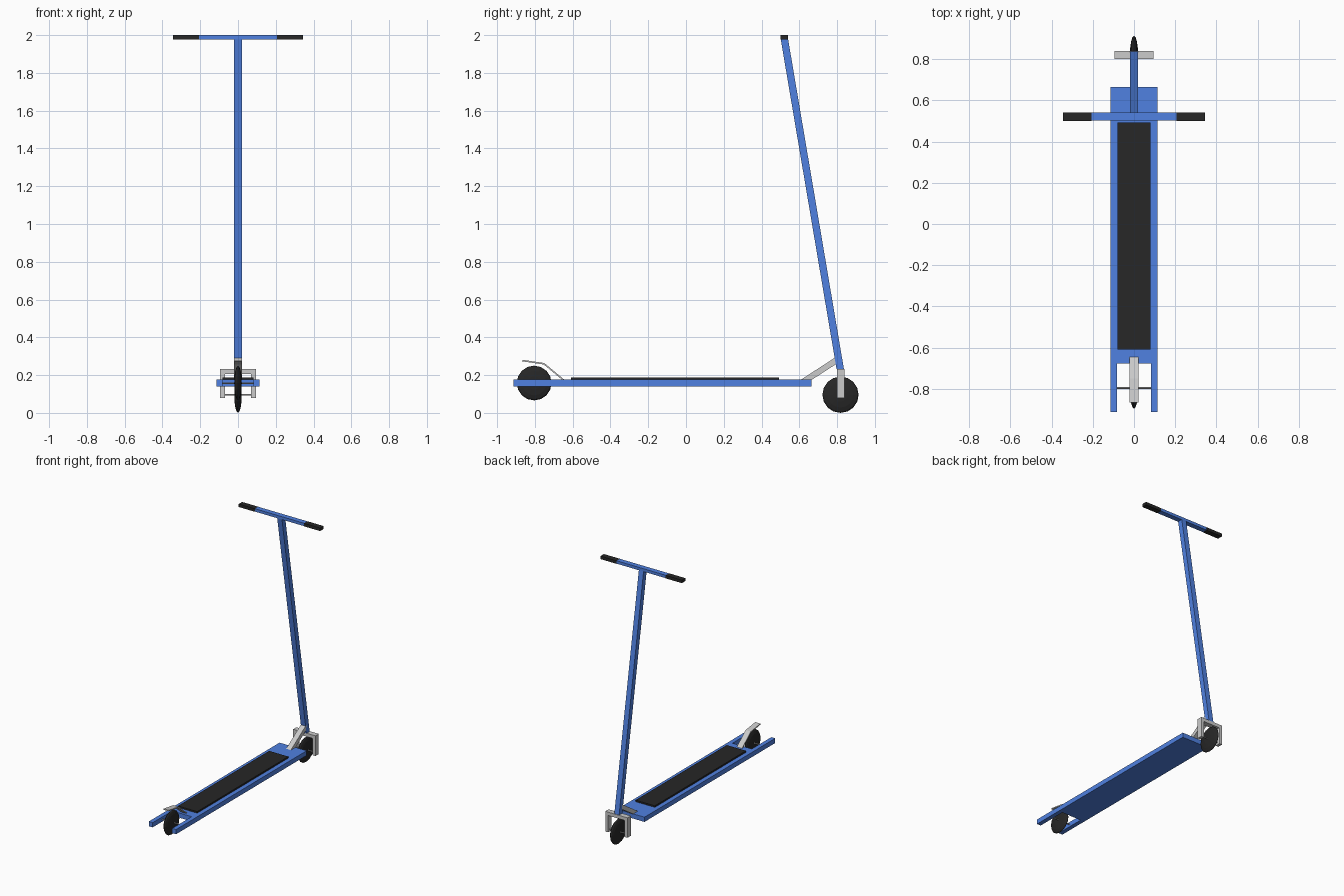
import bpy, bmesh, math
from mathutils import Vector, Matrix

if "Cube" in bpy.data.objects:
    bpy.data.objects.remove(bpy.data.objects["Cube"])


def material(name, color):
    m = bpy.data.materials.new(name)
    m.diffuse_color = color
    m.use_nodes = True
    m.node_tree.nodes["Principled BSDF"].inputs["Base Color"].default_value = m.diffuse_color
    return m


BLUE = material("blue_paint", (0.08, 0.22, 0.75, 1))
BLACK = material("black_rubber", (0.02, 0.02, 0.02, 1))


def finish(name, bm, mat=None):
    bmesh.ops.recalc_face_normals(bm, faces=bm.faces[:])
    me = bpy.data.meshes.new(name)
    bm.to_mesh(me)
    bm.free()
    if mat:
        me.materials.append(mat)
    ob = bpy.data.objects.new(name, me)
    bpy.context.collection.objects.link(ob)
    return ob


def extrude(name, pts, vec, mat=None):
    """Solid from a planar outline pushed along vec."""
    bm = bmesh.new()
    f = bm.faces.new([bm.verts.new(p) for p in pts])
    r = bmesh.ops.extrude_face_region(bm, geom=[f])
    bmesh.ops.translate(bm, vec=vec, verts=[v for v in r["geom"] if isinstance(v, bmesh.types.BMVert)])
    return finish(name, bm, mat)


def box(name, x, y, z, mat=None):
    pts = [(x[0], y[0], z[0]), (x[1], y[0], z[0]), (x[1], y[1], z[0]), (x[0], y[1], z[0])]
    return extrude(name, pts, (0, 0, z[1] - z[0]), mat)


def side_profile(name, pts, half, mat=None):
    return extrude(name, [(-half, y, z) for y, z in pts], (2 * half, 0, 0), mat)


def wheel(name, y, z, r):
    """Lens-shaped low-poly wheel, poles on the axle."""
    bm = bmesh.new()
    m = (Matrix.Translation((0, y, z)) @ Matrix.Diagonal((0.02, r, r, 1))
         @ Matrix.Rotation(math.pi / 2, 4, 'Y'))
    bmesh.ops.create_uvsphere(bm, u_segments=16, v_segments=8, radius=1, matrix=m)
    finish(name, bm, BLACK)


def axle(name, y, z, half):
    bm = bmesh.new()
    m = Matrix.Translation((0, y, z)) @ Matrix.Rotation(math.pi / 2, 4, 'Y')
    bmesh.ops.create_cone(bm, cap_ends=True, segments=8, radius1=0.004, radius2=0.004,
                          depth=2 * half, matrix=m)
    finish(name, bm)


# Deck with two rear arms, and its grip pad
W, A = 0.115, 0.082
deck = [(-W, 0.665), (W, 0.665), (W, -0.912), (A, -0.912), (A, -0.677),
        (-A, -0.677), (-A, -0.912), (-W, -0.912)]
extrude("deck", [(x, y, 0.14) for x, y in deck], (0, 0, 0.036), BLUE)
box("grip_pad", (-0.081, 0.081), (-0.608, 0.492), (0.174, 0.188), BLACK)

# Wheels and axles
wheel("front_wheel", 0.818, 0.096, 0.096)
wheel("rear_wheel", -0.804, 0.158, 0.092)
axle("front_axle", 0.818, 0.096, 0.08)
axle("rear_axle", -0.796, 0.158, 0.084)

# Fork
extrude("fork", [(x, 0.80, z) for x, z in
                 [(-0.094, 0.08), (-0.094, 0.232), (0.094, 0.232), (0.094, 0.078),
                  (0.07, 0.078), (0.07, 0.206), (-0.07, 0.206), (-0.07, 0.08)]], (0, 0.04, 0))

# Leaning stem and neck brace
side_profile("stem", [(0.797, 0.232), (0.836, 0.232), (0.54, 1.982), (0.501, 1.982)], 0.02, BLUE)
side_profile("neck_brace", [(0.606, 0.174), (0.664, 0.174), (0.805, 0.265), (0.797, 0.298)], 0.02)

# Handlebar and grips
box("handlebar", (-0.207, 0.207), (0.501, 0.54), (1.978, 2.0), BLUE)
for s, side in ((-1, "left"), (1, "right")):
    box(side + "_grip", sorted((s * 0.207, s * 0.344)), (0.50, 0.541), (1.977, 2.0), BLACK)

# Bent rear foot brake
side_profile("rear_brake", [(-0.642, 0.174), (-0.75, 0.264), (-0.866, 0.281),
                            (-0.867, 0.273), (-0.753, 0.256), (-0.654, 0.174)], 0.022)
